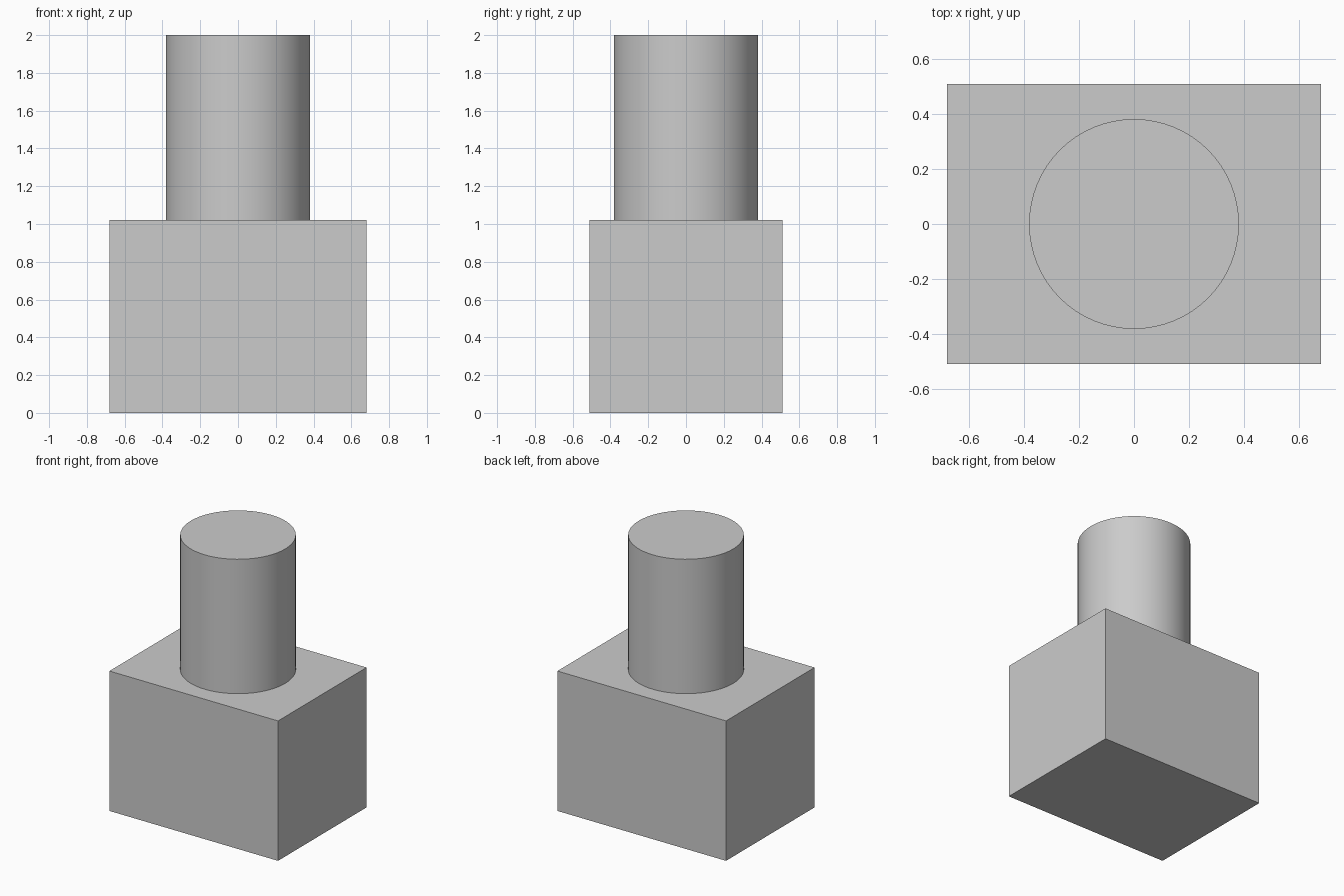
import bpy
import math

WIDTH, DEPTH, BASE_HEIGHT = 1.36, 1.02, 1.02
RADIUS, TOTAL_HEIGHT = 0.382, 2.0

cube = bpy.data.objects.get("Cube")
if cube:
    bpy.data.objects.remove(cube, do_unlink=True)

# One plain grey for the whole model
grey = bpy.data.materials.new("light grey")
grey.use_nodes = True
colour = (0.6, 0.6, 0.6, 1.0)
grey.diffuse_color = colour
grey.node_tree.nodes["Principled BSDF"].inputs["Base Color"].default_value = colour


def finish(name):
    obj = bpy.context.object
    obj.name = name
    obj.data.materials.append(grey)
    return obj


# Rectangular block
bpy.ops.mesh.primitive_cube_add(size=1, location=(0, 0, BASE_HEIGHT / 2))
block = finish("base_block")
block.scale = (WIDTH, DEPTH, BASE_HEIGHT)
bpy.ops.object.transform_apply(location=False, rotation=False, scale=True)

# Round post standing on the block
post_height = TOTAL_HEIGHT - BASE_HEIGHT
bpy.ops.mesh.primitive_cylinder_add(
    vertices=64, radius=RADIUS, depth=post_height,
    location=(0, 0, BASE_HEIGHT + post_height / 2))
finish("round_post")
bpy.ops.object.shade_smooth_by_angle(angle=math.radians(30))
